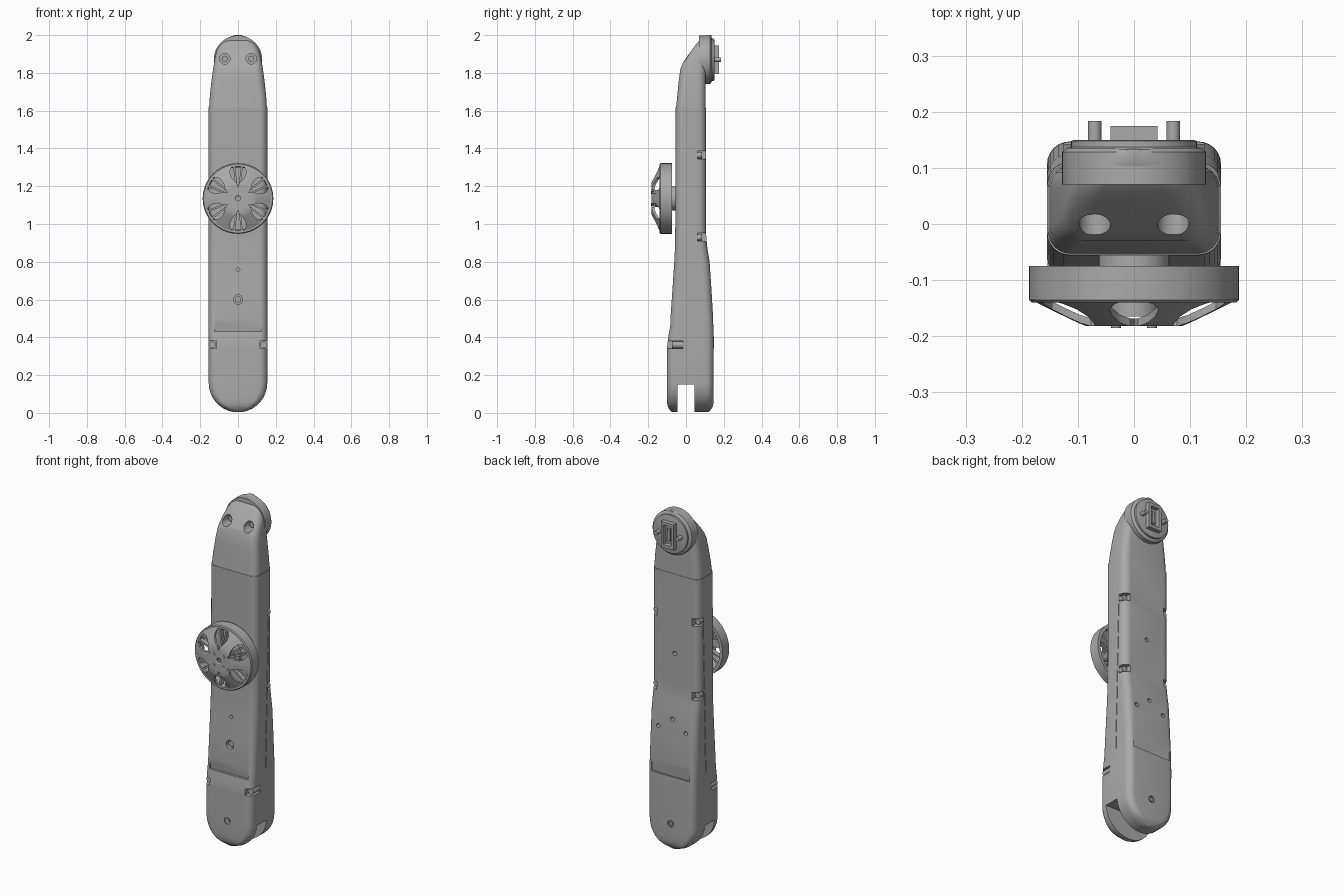
import bpy, bmesh, math
from math import sin, cos, pi, radians
from mathutils import Matrix, Vector

cube = bpy.data.objects.get("Cube")
if cube:
    bpy.data.objects.remove(cube)

grey = bpy.data.materials.new("mid_grey")
grey.use_nodes = True
grey.diffuse_color = (0.4, 0.4, 0.4, 1)
grey.node_tree.nodes["Principled BSDF"].inputs["Base Color"].default_value = (0.4, 0.4, 0.4, 1)


def finish(name, bm, angle=32):
    bmesh.ops.recalc_face_normals(bm, faces=bm.faces)
    mesh = bpy.data.meshes.new(name)
    bm.to_mesh(mesh)
    bm.free()
    mesh.materials.append(grey)
    ob = bpy.data.objects.new(name, mesh)
    bpy.context.collection.objects.link(ob)
    smooth(ob, angle)
    return ob


def smooth(ob, angle=32):
    bpy.ops.object.select_all(action='DESELECT')
    ob.select_set(True)
    bpy.context.view_layer.objects.active = ob
    bpy.ops.object.shade_smooth_by_angle(angle=radians(angle))


def add_box(bm, x0, x1, y0, y1, z0, z1, matrix=Matrix()):
    mid = Vector((x0 + x1, y0 + y1, z0 + z1)) / 2
    size = Matrix.Diagonal((x1 - x0, y1 - y0, z1 - z0, 1))
    bmesh.ops.create_cube(bm, size=1, matrix=matrix @ Matrix.Translation(mid) @ size)


def add_rod(bm, x, z, r, y0, y1, sides=24):
    place = Matrix.Translation((x, (y0 + y1) / 2, z)) @ Matrix.Rotation(pi / 2, 4, 'X')
    bmesh.ops.create_cone(bm, cap_ends=True, segments=sides, radius1=r, radius2=r,
                          depth=abs(y1 - y0), matrix=place)


def lathe(name, z, profile, sides=64):
    """Closed (radius, y) outline turned about the y axis at height z."""
    bm = bmesh.new()
    rings = [[bm.verts.new((r * cos(2 * pi * i / sides), y, z + r * sin(2 * pi * i / sides)))
              for i in range(sides)] for r, y in profile]
    for a, b in zip(rings, rings[1:] + rings[:1]):
        for i in range(sides):
            j = (i + 1) % sides
            bm.faces.new((a[i], a[j], b[j], b[i]))
    return finish(name, bm)


def loft(name, sections, radius=0.04, steps=6):
    """Skin of rounded rectangles, each given as (z, half width, front y, back y)."""
    bm = bmesh.new()
    rings = []
    for z, w, yf, yb in sections:
        r = min(radius, w * 0.95, (yb - yf) * 0.47)
        corners = ((w - r, yb - r), (r - w, yb - r), (r - w, yf + r), (w - r, yf + r))
        ring = []
        for q, (cx, cy) in enumerate(corners):
            for k in range(steps + 1):
                a = (q + k / steps) * pi / 2
                ring.append(bm.verts.new((cx + r * cos(a), cy + r * sin(a), z)))
        rings.append(ring)
    n = len(rings[0])
    for a, b in zip(rings, rings[1:]):
        for i in range(n):
            j = (i + 1) % n
            bm.faces.new((a[i], a[j], b[j], b[i]))
    bm.faces.new(rings[0])
    bm.faces.new(rings[-1])
    return finish(name, bm)


# Main limb: round foot, flat shin
W = 0.155
foot = []
for t in (5, 12, 20, 30, 40, 50, 60, 70, 80, 90):
    a = radians(t)
    z = 0.158 - W * cos(a)
    pull = 0.03 * max(0, 1 - z / 0.05) ** 2
    foot.append((z, W * sin(a), -0.1 + pull, 0.145 - pull))
shin = [(0.35, W, -0.1, 0.147), (0.40, W, -0.094, 0.147), (0.46, W, -0.085, 0.146),
        (0.65, W, -0.072, 0.135), (0.8, W, -0.062, 0.125), (0.88, W, -0.058, 0.112),
        (0.95, W, -0.057, 0.106), (1.3, W, -0.056, 0.106), (1.618, W, -0.055, 0.106)]
limb = loft("limb_body", foot + shin)

# Tapering end cap
head = loft("end_cap", [
    (1.615, 0.153, -0.053, 0.104), (1.68, 0.149, -0.046, 0.104), (1.76, 0.14, -0.038, 0.104),
    (1.82, 0.132, -0.03, 0.105), (1.85, 0.127, -0.018, 0.107), (1.89, 0.12, 0.008, 0.112),
    (1.92, 0.112, 0.03, 0.117), (1.95, 0.096, 0.052, 0.124), (1.975, 0.072, 0.074, 0.13),
    (1.99, 0.045, 0.09, 0.134), (2.0, 0.018, 0.108, 0.134)])

# Cutter shared by limb and cap
cut = bmesh.new()
add_box(cut, -0.3, 0.3, -0.045, 0.045, -0.1, 0.15)          # foot slot
for s in (-1, 1):
    lo, hi = sorted((s * 0.115, s * 0.3))
    add_box(cut, lo, hi, -0.3, -0.015, 0.34, 0.38)          # front clip notch
    for z in (0.93, 1.365):
        add_box(cut, lo, hi, 0.06, 0.3, z - 0.022, z + 0.022)  # back clip notches
    add_rod(cut, s * 0.07, 1.875, 0.028, -0.2, 0.055)       # cap screw wells
    for k in range(9):                                      # dashed side seam
        z = 0.46 + 0.1 * k
        y = 0.035 + 0.025 * k / 9
        add_box(cut, *sorted((s * 0.151, s * 0.2)), y, y + 0.005, z, z + 0.075)
add_rod(cut, 0, 0.6, 0.025, -0.2, -0.045)
add_rod(cut, 0, 0.76, 0.012, -0.2, -0.045, 4)
for x, z in ((0, 1.15), (0, 0.77), (0.09, 0.71), (-0.09, 0.71)):
    add_rod(cut, x, z, 0.012, 0.08, 0.3, 16)
add_rod(cut, 0, 0.16, 0.02, 0.135, 0.3)
add_rod(cut, 0, 0.16, 0.02, -0.3, -0.094)


def add_wedge(bm, half, pts):
    """Triangle in the yz plane, extruded across x."""
    a = [bm.verts.new((-half, y, z)) for y, z in pts]
    b = [bm.verts.new((half, y, z)) for y, z in pts]
    bm.faces.new(a)
    bm.faces.new(b[::-1])
    for i in range(3):
        j = (i + 1) % 3
        bm.faces.new((a[i], b[i], b[j], a[j]))


# Sloping ledges above the foot covers
add_wedge(cut, 0.125, ((-0.2, 0.43), (-0.076, 0.43), (-0.2, 1.4)))
add_wedge(cut, 0.125, ((0.25, 0.44), (0.136, 0.44), (0.25, 1.75)))
cutter = finish("cutter", cut)
cutter.hide_render = True
for ob in (limb, head):
    mod = ob.modifiers.new("cuts", 'BOOLEAN')
    mod.operation, mod.solver, mod.object = 'DIFFERENCE', 'EXACT', cutter
    bpy.context.view_layer.update()
    mesh = bpy.data.meshes.new_from_object(ob.evaluated_get(bpy.context.evaluated_depsgraph_get()))
    ob.modifiers.clear()
    ob.data = mesh
    smooth(ob)
bpy.data.objects.remove(cutter)

# Screw heads sitting in the notches and wells
bm = bmesh.new()
for s in (-1, 1):
    add_rod(bm, s * 0.136, 0.36, 0.018, -0.075, -0.01)
    add_rod(bm, s * 0.07, 1.875, 0.016, 0.03, 0.06)
    for z in (0.93, 1.365):
        add_rod(bm, s * 0.136, z, 0.017, 0.055, 0.085)
add_rod(bm, 0, 0.6, 0.017, -0.065, -0.04)
add_rod(bm, 0, 0.16, 0.011, -0.099, -0.09)
add_rod(bm, 0, 0.16, 0.011, 0.13, 0.143)
finish("screws", bm)

# Mounting disc with socket and pins on the back of the cap
HZ = 1.87
lathe("mount_disc", HZ, [(0.001, 0.07), (0.128, 0.07), (0.128, 0.128), (0.12, 0.135),
                         (0.112, 0.137), (0.112, 0.148), (0.106, 0.15), (0.001, 0.15)])
bm = bmesh.new()
for s in (-1, 1):
    add_rod(bm, s * 0.07, HZ, 0.012, 0.14, 0.184)
    add_box(bm, *sorted((s * 0.026, s * 0.042)), 0.14, 0.175, HZ - 0.075, HZ + 0.075)
    add_box(bm, -0.026, 0.026, 0.14, 0.175, *sorted((HZ + s * 0.058, HZ + s * 0.075)))
add_box(bm, -0.01, 0.01, 0.14, 0.162, HZ - 0.035, HZ + 0.035)
finish("socket_and_pins", bm)

# Wheel: rim, shaft and hub
WZ = 1.135
lathe("wheel_rim", WZ, [(0.187, -0.075), (0.187, -0.135), (0.182, -0.14), (0.17, -0.14),
                        (0.165, -0.13), (0.168, -0.075)], 72)
lathe("wheel_shaft", WZ, [(0.001, -0.04), (0.063, -0.04), (0.063, -0.08), (0.045, -0.085),
                          (0.045, -0.165), (0.001, -0.165)], 48)
lathe("wheel_hub", WZ, [(0.012, -0.168), (0.064, -0.168), (0.064, -0.182), (0.018, -0.182),
                        (0.012, -0.178)], 48)
bm = bmesh.new()
for k in range(4):
    a = pi / 4 + k * pi / 2
    add_rod(bm, 0.045 * cos(a), WZ + 0.045 * sin(a), 0.009, -0.17, -0.185, 12)
finish("wheel_bolts", bm)

# Six flared spokes sloping from hub to rim
bm = bmesh.new()
rows = [(0.06, 30, -0.182), (0.085, 25, -0.182), (0.1, 16, -0.176), (0.125, 12, -0.164),
        (0.15, 13, -0.152), (0.168, 18, -0.143), (0.18, 24, -0.137)]
for k in range(6):
    grid = []
    for r, half, y in rows:
        angles = [k * pi / 3 + radians(half) * t / 3 for t in range(-3, 4)]
        grid.append([(bm.verts.new((r * cos(a), y, WZ + r * sin(a))),
                      bm.verts.new((r * cos(a), y + 0.014, WZ + r * sin(a)))) for a in angles])
    for g, h in zip(grid, grid[1:]):
        for i in range(6):
            for side in (0, 1):
                bm.faces.new((g[i][side], g[i + 1][side], h[i + 1][side], h[i][side]))
        for i in (0, 6):
            bm.faces.new((g[i][0], g[i][1], h[i][1], h[i][0]))
finish("wheel_spokes", bm)

# Thin paired ribs behind each window
bm = bmesh.new()
for k in range(6):
    for off in (-7, 7):
        turn = Matrix.Translation((0, 0, WZ)) @ Matrix.Rotation(pi / 6 + k * pi / 3 + radians(off), 4, 'Y')
        add_box(bm, 0.045, 0.17, -0.14, -0.115, -0.005, 0.005, turn)
finish("wheel_ribs", bm)
